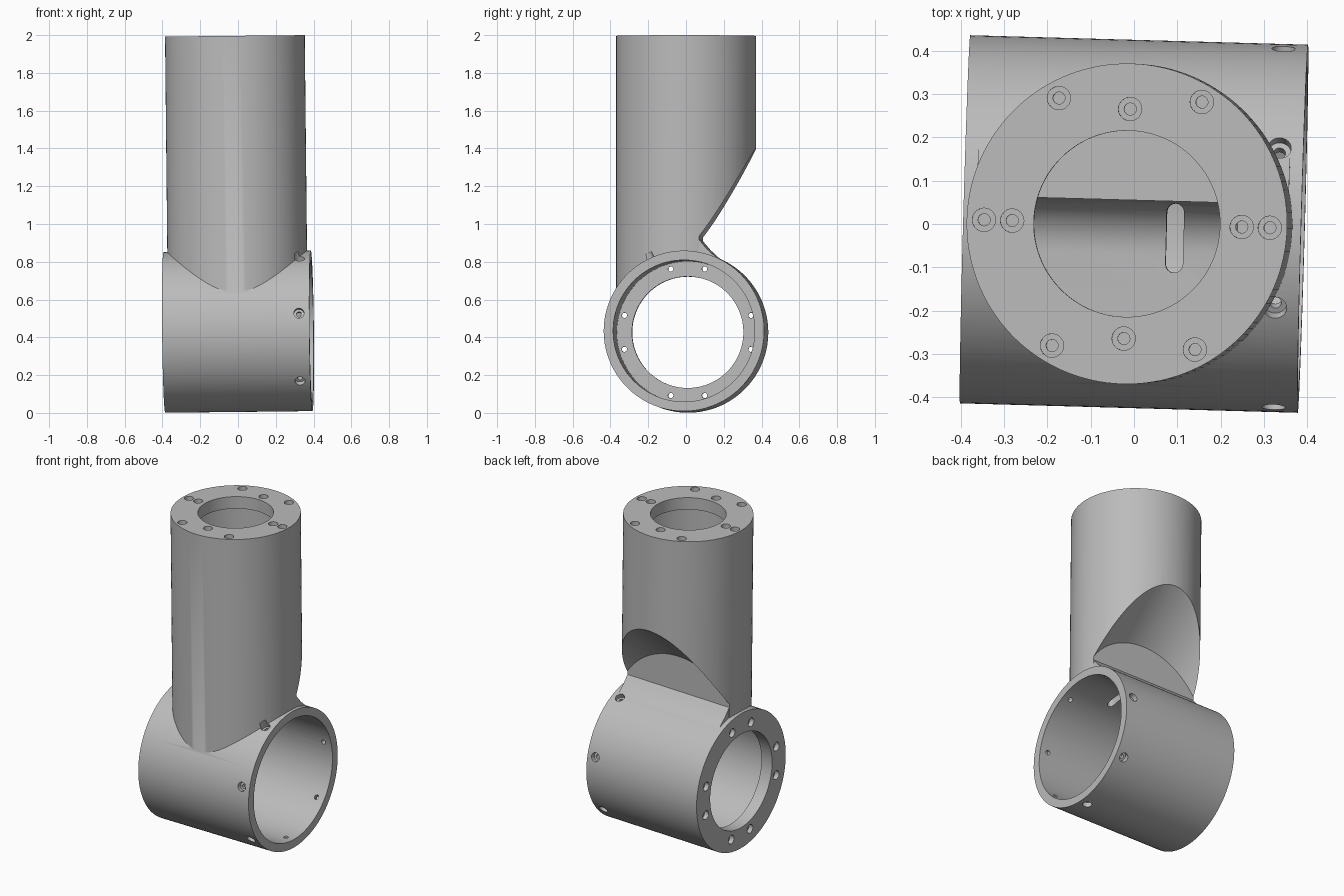
import bpy, bmesh, math
from mathutils import Matrix, Vector

cube = bpy.data.objects.get("Cube")
if cube:
    bpy.data.objects.remove(cube, do_unlink=True)

grey = bpy.data.materials.new("machined grey")
grey.use_nodes = True
tone = (0.5, 0.5, 0.5, 1)
grey.diffuse_color = tone
grey.node_tree.nodes["Principled BSDF"].inputs["Base Color"].default_value = tone

AXIS_Z = 0.43      # height of the horizontal tube axis
TUBE_R, TUBE_HALF = 0.425, 0.39
COL_R, COL_TOP = 0.37, 1.996
FLANGE = 0.075


def make(name, bm):
    bmesh.ops.recalc_face_normals(bm, faces=bm.faces)
    mesh = bpy.data.meshes.new(name)
    bm.to_mesh(mesh)
    bm.free()
    mesh.materials.append(grey)
    obj = bpy.data.objects.new(name, mesh)
    bpy.context.scene.collection.objects.link(obj)
    return obj


def add_rod(bm, start, end, radius, segments):
    start, end = Vector(start), Vector(end)
    axis = end - start
    turn = axis.to_track_quat('Z', 'Y').to_matrix().to_4x4()
    bmesh.ops.create_cone(bm, cap_ends=True, segments=segments, radius1=radius, radius2=radius,
                          depth=axis.length, matrix=Matrix.Translation((start + end) / 2) @ turn)


def rods(name, items, radius, segments=96):
    bm = bmesh.new()
    for start, end in items:
        add_rod(bm, start, end, radius, segments)
    return make(name, bm)


def prism(name, first, second):
    """Solid between two matching outlines."""
    bm = bmesh.new()
    a = [bm.verts.new(p) for p in first]
    b = [bm.verts.new(p) for p in second]
    bm.faces.new(a)
    bm.faces.new(b)
    for i in range(len(a)):
        j = (i + 1) % len(a)
        bm.faces.new((a[i], a[j], b[j], b[i]))
    return make(name, bm)


def side_prism(name, outline, half):
    return prism(name, [(-half, y, z) for y, z in outline], [(half, y, z) for y, z in outline])


def combine(target, tool, operation):
    mod = target.modifiers.new(tool.name, 'BOOLEAN')
    mod.operation, mod.solver, mod.object = operation, 'EXACT', tool
    bpy.context.view_layer.objects.active = target
    bpy.ops.object.modifier_apply(modifier=mod.name)
    bpy.data.objects.remove(tool, do_unlink=True)


def arc(cy, cz, r, start, end, n):
    return [(cy + r * math.cos(math.radians(start + (end - start) * i / n)),
             cz + r * math.sin(math.radians(start + (end - start) * i / n))) for i in range(n + 1)]


# Column with the vaulted scoop at the back
link = rods("arm_link_housing", [((0, 0, AXIS_Z), (0, 0, COL_TOP))], COL_R, 128)
vault = arc(0, 0.70, 0.43, 12, 168, 40) + [(-0.42, 0.2), (0.42, 0.2)]
rise = 0.93
combine(link, prism("scoop", [(x, 0.08, z) for x, z in vault],
                    [(x, 0.6, z + rise * 0.52) for x, z in vault]), 'DIFFERENCE')

# Horizontal tube and the ledge blending it into the column
combine(link, rods("tube", [((-TUBE_HALF, 0, AXIS_Z), (TUBE_HALF, 0, AXIS_Z))], TUBE_R, 128), 'UNION')
ledge = [(0.02, 0.7), (0.02, 0.935), (0.065, 0.935), (0.078, 0.915), (0.12, 0.865), (0.18, 0.81), (0.1, 0.7)]
combine(link, side_prism("ledge", ledge, 0.36), 'UNION')

# Tube bore, leaving an end flange on the right
combine(link, rods("tube_bore", [((FLANGE - TUBE_HALF, 0, AXIS_Z), (1, 0, AXIS_Z))], 0.375), 'DIFFERENCE')
combine(link, rods("flange_opening", [((-1, 0, AXIS_Z), (0, 0, AXIS_Z))], 0.295), 'DIFFERENCE')

# Column cavity below the top flange, and the lower well
combine(link, rods("column_bore", [((0, 0, 1.46), (0, 0, COL_TOP - FLANGE))], 0.31), 'DIFFERENCE')
combine(link, rods("top_opening", [((0, 0, 1.8), (0, 0, 2.2))], 0.215), 'DIFFERENCE')
well = [(0.055, 1.5), (-0.23, 1.5), (-0.23, 0.88)] + arc(-0.065, 1.0, 0.12, -90, 0, 10)
combine(link, side_prism("well", well, 0.25), 'DIFFERENCE')

# Cable slot from the well into the bore
slot = arc(0.1, -0.09, 0.02, 180, 360, 8) + arc(0.1, 0.03, 0.02, 0, 180, 8)
combine(link, prism("slot", [(x, y, 0.7) for x, y in slot], [(x, y, 1.0) for x, y in slot]), 'DIFFERENCE')

# Screw holes: (surface point, inward direction)
holes = []
for count, radius in ((6, 0.33), (4, 0.265)):
    for i in range(count):
        a = math.tau * i / count
        holes.append((Vector((radius * math.cos(a), radius * math.sin(a), COL_TOP)), Vector((0, 0, -1))))
for quarter in range(4):
    for offset in (15, 75):
        a = math.radians(90 * quarter + offset)
        holes.append((Vector((-TUBE_HALF, 0.347 * math.cos(a), AXIS_Z + 0.347 * math.sin(a))), Vector((1, 0, 0))))
for i in range(7):
    a = math.tau * i / 7 - math.pi / 2
    out = Vector((0, math.cos(a), math.sin(a)))
    holes.append((Vector((0.335, 0, AXIS_Z)) + out * TUBE_R, -out))
combine(link, rods("counterbores", [(p - d * 0.03, p + d * 0.028) for p, d in holes], 0.027, 24), 'DIFFERENCE')
combine(link, rods("screw_holes", [(p, p + d * 0.1) for p, d in holes], 0.014, 16), 'DIFFERENCE')

# Slight tilt of the whole link about the tube centre
tilt = Matrix.Rotation(math.radians(-1.6), 4, 'Z') @ Matrix.Rotation(math.radians(-0.6), 4, 'Y')
link.data.transform(Matrix.Translation((0, 0, AXIS_Z)) @ tilt @ Matrix.Translation((0, 0, -AXIS_Z)))

bpy.ops.object.select_all(action='DESELECT')
link.select_set(True)
bpy.context.view_layer.objects.active = link
bpy.ops.object.shade_smooth_by_angle(angle=math.radians(30))
